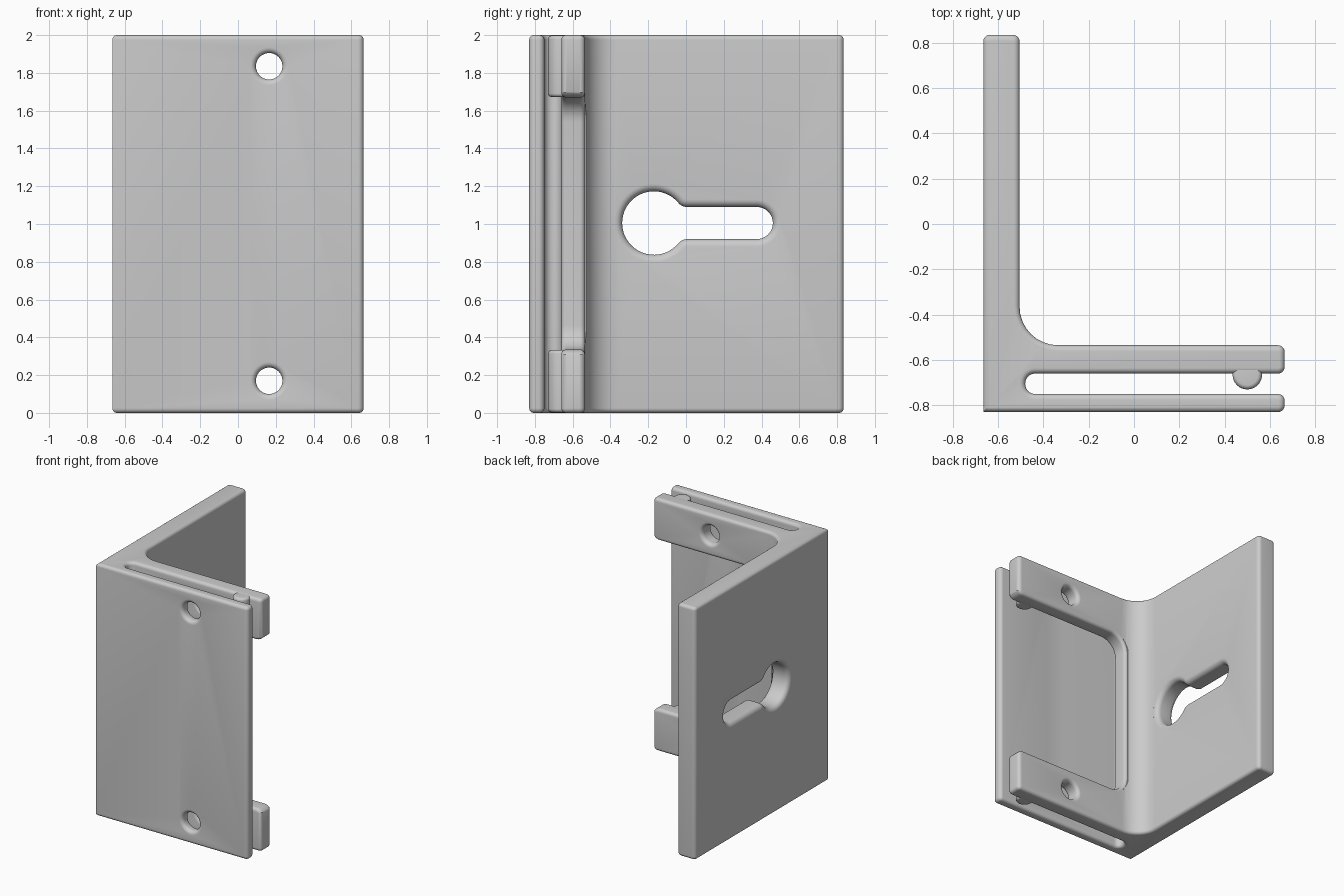
import bpy, bmesh
from math import sin, cos, pi, sqrt, atan2
from mathutils import Vector

cube = bpy.data.objects.get("Cube")
if cube:
    bpy.data.objects.remove(cube, do_unlink=True)

grey = bpy.data.materials.new("plain_grey")
grey.use_nodes = True
colour = (0.6, 0.6, 0.6, 1)
grey.diffuse_color = colour
grey.node_tree.nodes["Principled BSDF"].inputs["Base Color"].default_value = colour


def arc(cx, cy, r, a0, a1, n):
    """Points on an arc, both ends included."""
    steps = [a0 + (a1 - a0) * i / n for i in range(n + 1)]
    return [Vector((cx + r * cos(a), cy + r * sin(a))) for a in steps]


def rounded(corners, n=8):
    """Polygon outline whose corners (x, y, radius) are filleted."""
    pts = []
    for i, (x, y, r) in enumerate(corners):
        p = Vector((x, y))
        if not r:
            pts.append(p)
            continue
        a = (Vector(corners[i - 1][:2]) - p).normalized()
        b = (Vector(corners[(i + 1) % len(corners)][:2]) - p).normalized()
        half = a.angle(b) / 2
        c = p + (a + b).normalized() * (r / sin(half))
        t0 = p + a * (r / sin(half) * cos(half)) - c
        t1 = p + b * (r / sin(half) * cos(half)) - c
        start = atan2(t0.y, t0.x)
        sweep = (atan2(t1.y, t1.x) - start + pi) % (2 * pi) - pi
        pts += arc(c.x, c.y, r, start, start + sweep, n)
    return pts


def offset(pts, d):
    """Move a closed outline outward by d with mitred corners."""
    area = sum(pts[i - 1].cross(pts[i]) for i in range(len(pts)))
    s = 1 if area > 0 else -1
    out = []
    for i, p in enumerate(pts):
        e0 = (p - pts[i - 1]).normalized()
        e1 = (pts[(i + 1) % len(pts)] - p).normalized()
        n0, n1 = Vector((e0.y, -e0.x)), Vector((e1.y, -e1.x))
        out.append(p + (n0 + n1) * (s * d / (1 + n0.dot(n1))))
    return out


def loft(name, pts, layers, place):
    """Solid made from offset copies of an outline at (depth, offset) layers."""
    bm = bmesh.new()
    rings = [[bm.verts.new(place(p.x, p.y, w)) for p in offset(pts, d)] for w, d in layers]
    for lo, hi in zip(rings, rings[1:]):
        for i in range(len(lo)):
            bm.faces.new((lo[i - 1], lo[i], hi[i], hi[i - 1]))
    bm.faces.new(rings[0])
    bm.faces.new(rings[-1])
    bmesh.ops.recalc_face_normals(bm, faces=bm.faces)
    mesh = bpy.data.meshes.new(name)
    bm.to_mesh(mesh)
    bm.free()
    mesh.materials.append(grey)
    obj = bpy.data.objects.new(name, mesh)
    bpy.context.collection.objects.link(obj)
    return obj


def rounded_ends(a, b, r, n=6):
    """Layers for a solid with rounded rims."""
    q = [(r * (1 - sin(t)), -r * (1 - cos(t))) for t in (i * pi / 2 / n for i in range(n + 1))]
    q = [(r - r * sin(i * pi / 2 / n), r * cos(i * pi / 2 / n) - r) for i in range(n, -1, -1)]
    return [(a + d, o) for d, o in q] + [(b - d, o) for d, o in reversed(q)]


def flared_ends(a, b, r):
    """Layers for a cutter that leaves rounded rims on both faces of a plate."""
    lower = [(w, -o) for w, o in rounded_ends(a, b, r)]
    return [(a - 0.02, r)] + lower + [(b + 0.02, r)]


def along_x(u, v, w): return (w, u, v)
def along_y(u, v, w): return (u, w, v)
def along_z(u, v, w): return (u, v, w)


# Bracket body: side plate, front plate and clip arm as one section
E = 0.03
section = rounded([
    (-0.665, -0.83, 0), (0.665, -0.83, E), (0.665, -0.75, E),
    (-0.48, -0.75, 0.044), (-0.48, -0.66, 0.044), (0.665, -0.66, E),
    (0.665, -0.535, E), (-0.505, -0.535, 0.17), (-0.505, 0.835, E), (-0.665, 0.835, E)])
body = loft("bracket_body", section, rounded_ends(0, 2, 0.025), along_z)

# Window that splits the clip arm into two fingers
window = rounded([
    (0.8, 0.2, 0), (0.8, 1.8, 0), (0.675, 1.8, 0), (0.675, 1.67, 0.06),
    (-0.36, 1.67, 0.13), (-0.36, 0.335, 0.13), (0.675, 0.335, 0.06), (0.675, 0.2, 0)])
cutters = [loft("window_cutter", window, flared_ends(-0.66, -0.535, 0.025), along_y)]

# Screw holes through the front plate and both fingers
for z in (0.17, 1.835):
    circle = arc(0.165, z, 0.07, 0, 2 * pi, 40)[:-1]
    for a, b in ((-0.83, -0.75), (-0.66, -0.535)):
        cutters.append(loft("hole_cutter", circle, flared_ends(a, b, 0.03), along_y))

# Keyhole in the side plate: big circle, blended neck and round-ended slot
R, H, F, KY, KZ = 0.168, 0.085, 0.06, -0.17, 1.005
reach = sqrt((R + F) ** 2 - (H + F) ** 2)
ang = atan2(H + F, reach)
keyhole = (arc(KY, KZ, R, ang, 2 * pi - ang, 40)
           + arc(KY + reach, KZ - H - F, F, pi - ang, pi / 2, 8)
           + arc(0.375, KZ, H, -pi / 2, pi / 2, 16)
           + arc(KY + reach, KZ + H + F, F, -pi / 2, ang - pi, 8)[:-1])
cutters.append(loft("keyhole_cutter", keyhole, flared_ends(-0.665, -0.505, 0.04), along_x))

for c in cutters:
    c.hide_render = True
    mod = body.modifiers.new(c.name, "BOOLEAN")
    mod.operation, mod.solver, mod.object = "DIFFERENCE", "EXACT", c
    bpy.context.view_layer.objects.active = body
    bpy.ops.object.modifier_apply(modifier=mod.name)
    bpy.data.objects.remove(c, do_unlink=True)

# Snap ridges on the inner face of each finger
ridge = arc(0.5, -0.665, 0.065, 0, 2 * pi, 32)[:-1]
parts = [body]
for name, a, b in (("lower_ridge", 0.002, 0.333), ("upper_ridge", 1.672, 1.998)):
    parts.append(loft(name, ridge, rounded_ends(a, b, 0.02), along_z))

for obj in parts:
    bpy.ops.object.select_all(action="DESELECT")
    obj.select_set(True)
    bpy.context.view_layer.objects.active = obj
    bpy.ops.object.shade_smooth_by_angle(angle=pi / 6)
